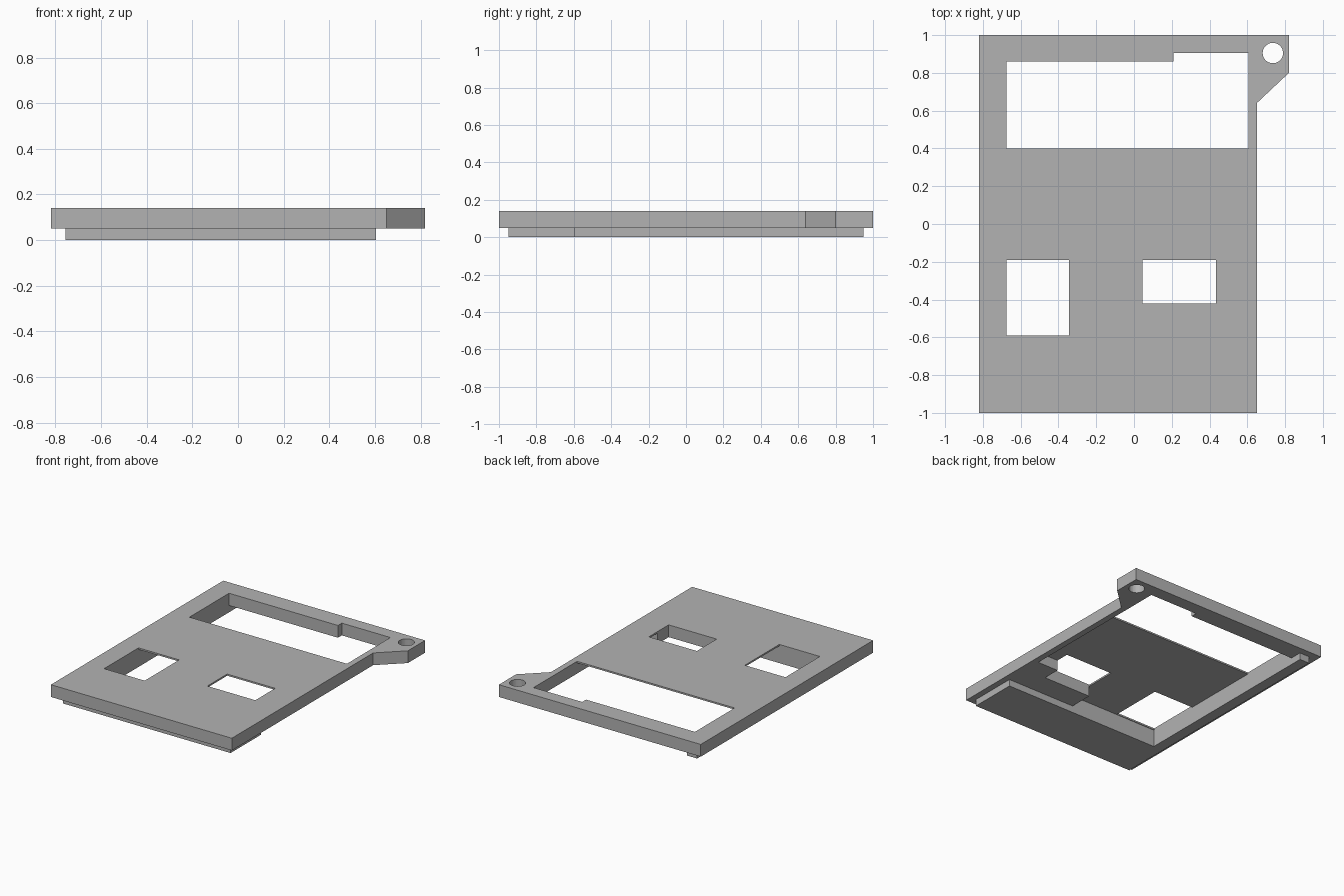
import bpy
import bmesh
from math import cos, sin, tau

old = bpy.data.objects.get("Cube")
if old:
    bpy.data.objects.remove(old, do_unlink=True)

# One plain grey for everything
GREY = (0.45, 0.45, 0.45, 1)
grey = bpy.data.materials.new("plain_grey")
grey.use_nodes = True
grey.diffuse_color = GREY
grey.node_tree.nodes["Principled BSDF"].inputs["Base Color"].default_value = GREY

LIP_TOP, SKIN, TOP = 0.05, 0.128, 0.14
LEFT, RIGHT = -0.675, 0.605          # inner walls of the cavity


def prism(name, outline, z0, z1):
    """Extrude a counter-clockwise outline from z0 to z1."""
    bm = bmesh.new()
    face = bm.faces.new([bm.verts.new((x, y, z0)) for x, y in outline])
    new = bmesh.ops.extrude_face_region(bm, geom=[face])["geom"]
    bmesh.ops.translate(bm, vec=(0, 0, z1 - z0),
                        verts=[g for g in new if isinstance(g, bmesh.types.BMVert)])
    bmesh.ops.recalc_face_normals(bm, faces=bm.faces)
    mesh = bpy.data.meshes.new(name)
    bm.to_mesh(mesh)
    bm.free()
    mesh.materials.append(grey)
    obj = bpy.data.objects.new(name, mesh)
    bpy.context.collection.objects.link(obj)
    return obj


def rect(x0, x1, y0, y1):
    return [(x0, y0), (x1, y0), (x1, y1), (x0, y1)]


def cut(target, outline, z0=-0.1, z1=0.3):
    """Subtract a prism from the target and discard the cutter."""
    cutter = prism("cutter", outline, z0, z1)
    cutter.hide_render = True
    mod = target.modifiers.new("cut", "BOOLEAN")
    mod.operation, mod.solver, mod.object = "DIFFERENCE", "EXACT", cutter
    bpy.context.view_layer.objects.active = target
    bpy.ops.object.modifier_apply(modifier=mod.name)
    bpy.data.objects.remove(cutter, do_unlink=True)


# Cover plate with the corner tab
plate = prism("cover_plate", [(-0.82, -1), (0.65, -1), (0.65, 0.64),
                              (0.82, 0.8), (0.82, 1), (-0.82, 1)], LIP_TOP, TOP)

# Cavity underneath, leaving a thin top skin and a stepped block at front right
back_edge = [(RIGHT, 0.905), (0.21, 0.905), (0.21, 0.86), (LEFT, 0.86)]
cut(plate, [(LEFT, -0.595), (0.045, -0.595), (0.045, -0.42), (0.435, -0.42),
            (0.435, -0.29), (RIGHT, -0.29)] + back_edge, z1=SKIN)

# Display window, two small windows and the round tab hole
cut(plate, [(LEFT, 0.4), (RIGHT, 0.4)] + back_edge)
cut(plate, rect(LEFT, -0.345, -0.59, -0.19))
cut(plate, rect(0.045, 0.435, -0.42, -0.19))
cut(plate, [(0.735 + 0.054 * cos(tau * i / 32), 0.905 + 0.054 * sin(tau * i / 32))
            for i in range(32)])

# L-shaped locating lip below the plate
prism("locating_lip", [(-0.755, -0.95), (RIGHT, -0.95), (RIGHT, -0.595),
                       (LEFT, -0.595), (LEFT, 0.95), (-0.755, 0.95)], 0, LIP_TOP)
